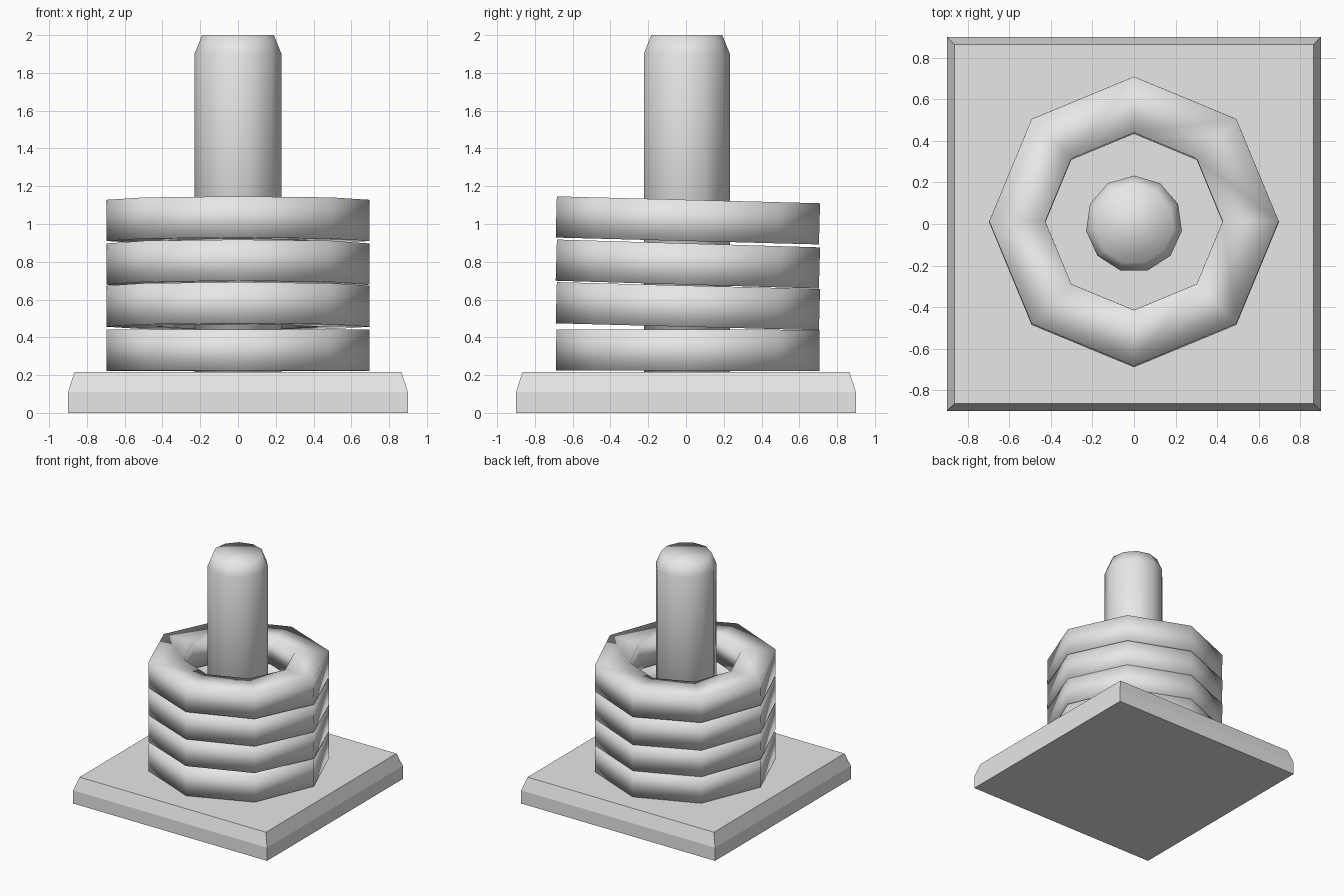
import bpy
import bmesh
from math import radians, sin, cos, pi

if "Cube" in bpy.data.objects:
    bpy.data.objects.remove(bpy.data.objects["Cube"])

grey = bpy.data.materials.new("plain_grey")
grey.use_nodes = True
colour = (0.8, 0.8, 0.8, 1)
grey.diffuse_color = colour
grey.node_tree.nodes["Principled BSDF"].inputs["Base Color"].default_value = colour


def build(name, loops, closed=False, smooth=True):
    """Skin a stack of loops; cap the ends, or join last to first when closed."""
    bm = bmesh.new()
    rows = [[bm.verts.new(p) for p in loop] for loop in loops]
    n = len(rows[0])
    for k in range(len(rows) if closed else len(rows) - 1):
        a, b = rows[k], rows[(k + 1) % len(rows)]
        for i in range(n):
            j = (i + 1) % n
            bm.faces.new((a[i], a[j], b[j], b[i]))
    if not closed:
        bm.faces.new(rows[0][::-1])
        bm.faces.new(rows[-1])
    bmesh.ops.recalc_face_normals(bm, faces=bm.faces)
    for f in bm.faces:
        f.smooth = smooth
    mesh = bpy.data.meshes.new(name)
    bm.to_mesh(mesh)
    bm.free()
    mesh.materials.append(grey)
    obj = bpy.data.objects.new(name, mesh)
    bpy.context.collection.objects.link(obj)
    return obj


def polygon(sides, radius, z, start=pi / 2):
    return [(radius * cos(start + 2 * pi * i / sides),
             radius * sin(start + 2 * pi * i / sides), z) for i in range(sides)]


# Square base with a sloping upper edge
base_profile = [(0.9, 0), (0.9, 0.11), (0.865, 0.217)]
build("base", [polygon(4, w * 2 ** 0.5, z, pi / 4) for w, z in base_profile], smooth=False)

# Eleven-sided post with a tapered tip
post_profile = [(0.233, 0.2), (0.233, 1.9), (0.192, 2.0)]
build("post", [polygon(11, r, z) for r, z in post_profile])

# Four stacked eight-sided rings with a four-sided section, slightly tilted
section = [(0.697, -0.109), (0.697, 0.109), (0.427, 0.109), (0.427, -0.109)]
for i, (height, tilt) in enumerate([(0.332, 0.1), (0.565, 1.5), (0.788, 1.7), (1.019, 1.5)]):
    ring = build(f"ring_{i + 1}", [polygon(8, r, z) for r, z in section], closed=True)
    ring.location = (0, 0.01, height)
    ring.rotation_euler.x = -radians(tilt)
